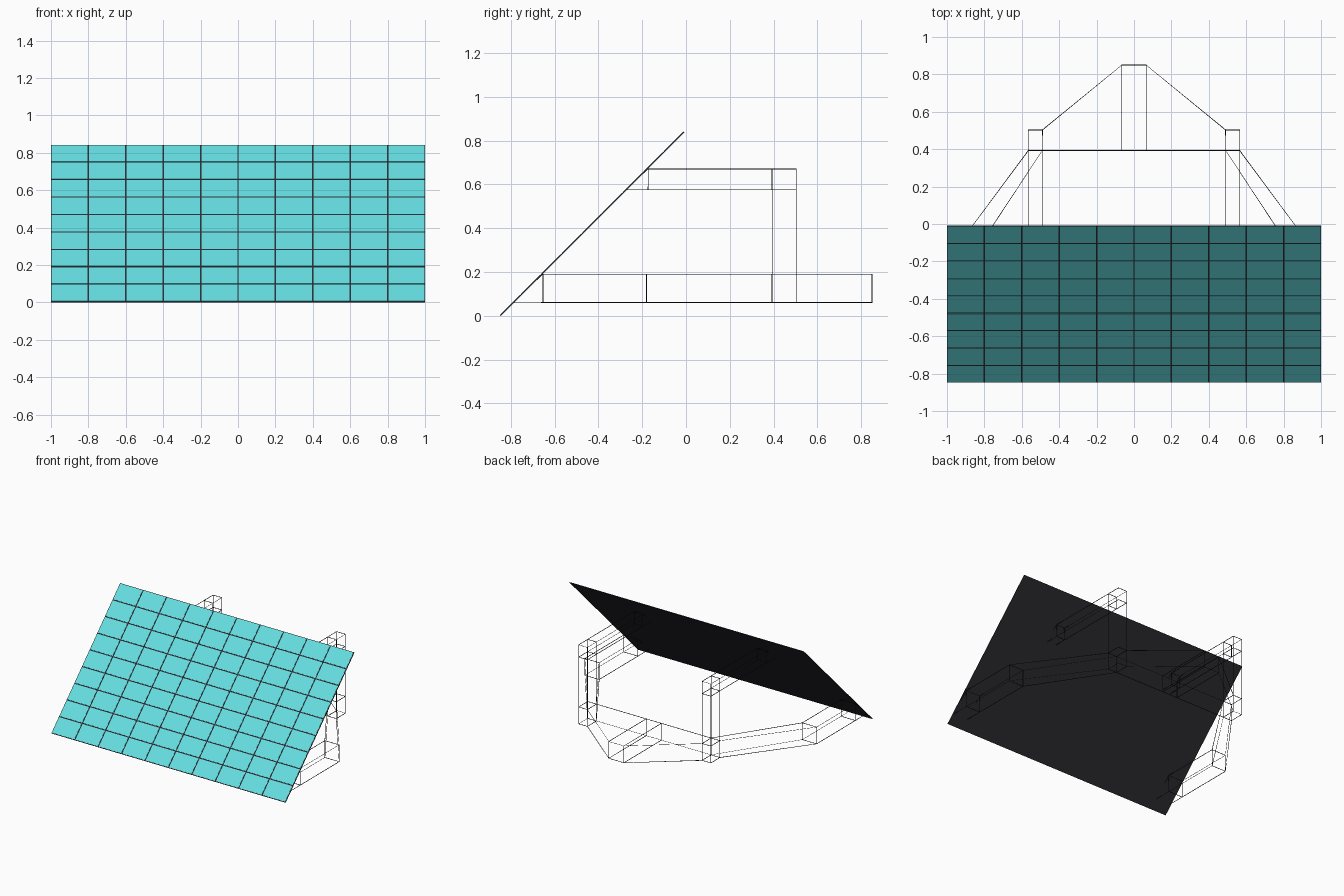
import bpy, bmesh
from math import sqrt
from mathutils import Matrix

if "Cube" in bpy.data.objects:
    bpy.data.objects.remove(bpy.data.objects["Cube"])

def material(name, color):
    m = bpy.data.materials.new(name)
    m.diffuse_color = color
    m.use_nodes = True
    m.node_tree.nodes["Principled BSDF"].inputs["Base Color"].default_value = m.diffuse_color
    return m

CELL = material("cell_cyan", (0.13, 0.72, 0.75, 1))
BACK = material("backing_dark", (0.028, 0.028, 0.035, 1))
WIRE = material("frame_wire", (0.012, 0.012, 0.015, 1))
WIRE_T = 0.005

def finish(bm, name, mat):
    bmesh.ops.recalc_face_normals(bm, faces=bm.faces[:])
    me = bpy.data.meshes.new(name)
    bm.to_mesh(me)
    bm.free()
    me.materials.append(mat)
    ob = bpy.data.objects.new(name, me)
    bpy.context.collection.objects.link(ob)
    return ob

def wire_prism(name, pts, lo, hi, axis, mirror=True):
    """Open wire cage: a plan (axis 'z', points x,y) or side profile (axis 'x', points y,z)."""
    place = (lambda p, h: (p[0], p[1], h)) if axis == 'z' else (lambda p, h: (h, p[0], p[1]))
    bm = bmesh.new()
    a = [bm.verts.new(place(p, lo)) for p in pts]
    b = [bm.verts.new(place(p, hi)) for p in pts]
    bm.faces.new(a)
    bm.faces.new(b)
    n = len(pts)
    for i in range(n):
        j = (i + 1) % n
        bm.faces.new((a[i], a[j], b[j], b[i]))
    ob = finish(bm, name, WIRE)
    wire = ob.modifiers.new("wire", 'WIREFRAME')
    wire.thickness = WIRE_T
    wire.use_even_offset = False
    if mirror:
        ob.modifiers.new("mirror", 'MIRROR').use_mirror_merge = False

# Sloping panel: local u along x, v up the slope, n out of the front
d = 1 / sqrt(2)
LEN = 0.839 * sqrt(2)
slope = Matrix(((1, 0, 0, 0), (0, d, -d, -0.848), (0, d, d, 0.002), (0, 0, 0, 1)))

def add_slab(bm, u, v, w, h, n0, n1):
    m = Matrix.Translation((u, v, (n0 + n1) / 2)) @ Matrix.Diagonal((w, h, n1 - n0, 1))
    bmesh.ops.create_cube(bm, size=1, matrix=slope @ m)

bm = bmesh.new()
add_slab(bm, 0, LEN / 2, 2, LEN, -0.003, 0.001)
finish(bm, "panel_backing", BACK)

# Grid of cells, ten across and nine up
COLS, ROWS, GAP = 10, 9, 0.008
cw, ch = 2 / COLS, LEN / ROWS
bm = bmesh.new()
for i in range(COLS):
    for j in range(ROWS):
        add_slab(bm, -1 + cw * (i + 0.5), ch * (j + 0.5), cw - GAP, ch - GAP, 0.001, 0.003)
finish(bm, "panel_cells", CELL)

# Wire frame: rear centre block and its two tapering wings
Z0, Z1, Z2, Z3 = 0.06, 0.19, 0.575, 0.67
XI, XO, YF, YB = 0.49, 0.565, 0.393, 0.503
wire_prism("rear_block", [(-0.065, YF), (0.065, YF), (0.065, 0.85), (-0.065, 0.85)],
           Z0, Z1, 'z', mirror=False)
wire_prism("rear_wing", [(0.065, YF), (XI, YF), (XI, YB), (0.065, 0.85)], Z0, Z1, 'z')

# Uprights in three stacked lengths
for part, lo, hi in (("foot", Z0, Z1), ("post", Z1, Z2), ("head", Z2, Z3)):
    wire_prism("upright_" + part, [(XI, YF), (XO, YF), (XO, YB), (XI, YB)], lo, hi, 'z')

def arm(name, x0, x1, y_back, z0, z1):
    """Straight arm with a wedge tip that meets the panel slope."""
    y_tip, y_end = z0 - 0.853, z1 - 0.853 + 0.01
    wire_prism(name, [(y_end, z0), (y_back, z0), (y_back, z1), (y_end, z1)], x0, x1, 'x')
    wire_prism(name + "_tip", [(y_tip, z0), (y_end, z0), (y_end, z1)], x0, x1, 'x')

# Upper arms, splayed lower arms and their straight front parts
AI, AO, YE = 0.868, 0.99, -0.18
arm("upper_arm", XI, XO, YF, Z2, Z3)
wire_prism("lower_arm_splay", [(XI, YF), (XO, YF), (AO, YE), (AI, YE)], Z0, Z1, 'z')
arm("lower_arm", AI, AO, YE, Z0, Z1)
